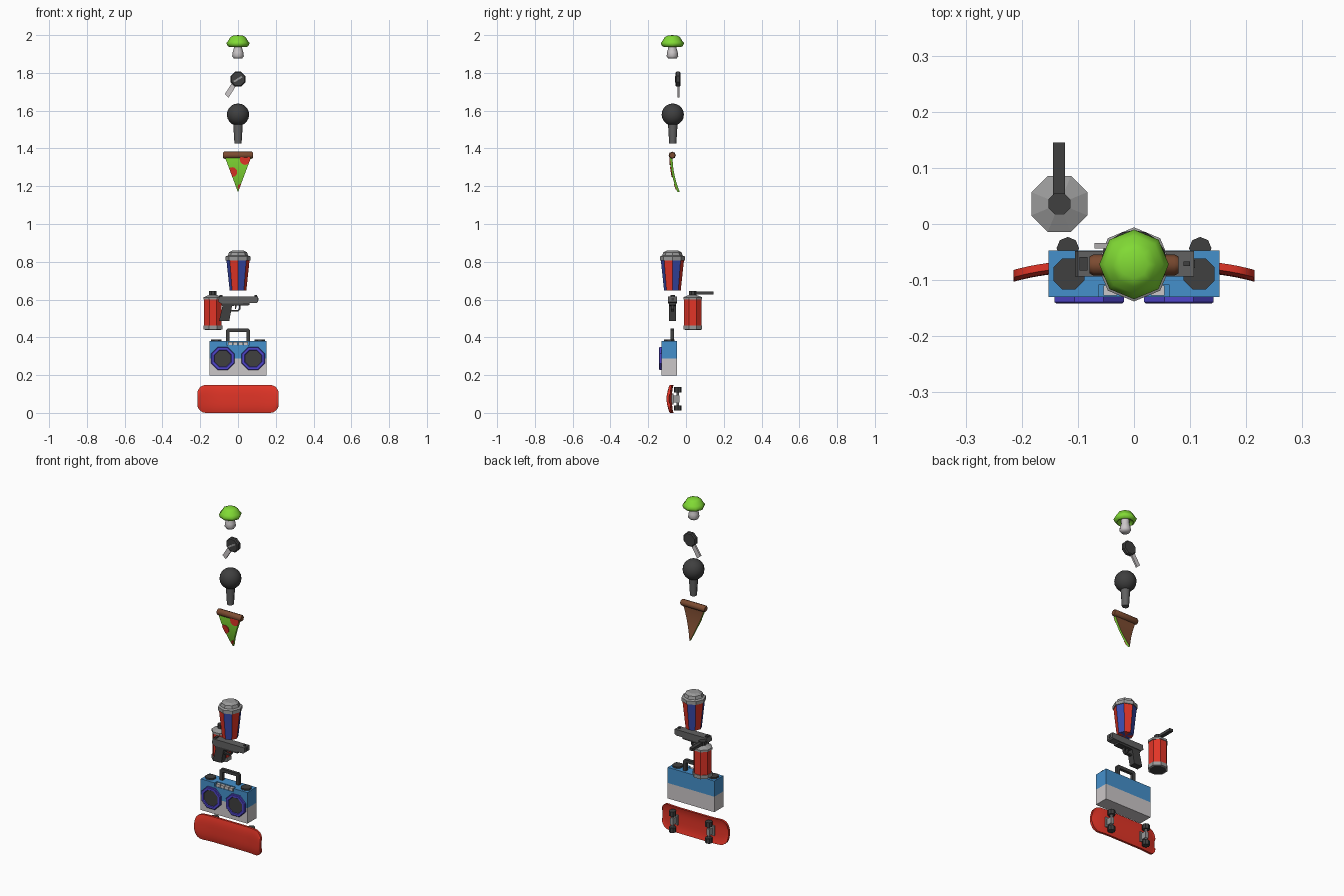
import bpy
import bmesh
from math import pi, sin, cos, sqrt, radians
from mathutils import Matrix, Vector

cube = bpy.data.objects.get("Cube")
if cube:
    bpy.data.objects.remove(cube, do_unlink=True)


def material(name, *rgb):
    m = bpy.data.materials.new(name)
    m.use_nodes = True
    m.diffuse_color = (*rgb, 1)
    m.node_tree.nodes["Principled BSDF"].inputs["Base Color"].default_value = (*rgb, 1)
    return m


RED = material("bright red", 0.76, 0.035, 0.02)
BLUE = material("sky blue", 0.06, 0.28, 0.6)
PURPLE = material("violet blue", 0.08, 0.06, 0.6)
NAVY = material("deep blue", 0.04, 0.07, 0.42)
GREEN = material("lime green", 0.22, 0.7, 0.035)
BROWN = material("crust brown", 0.2, 0.07, 0.03)
LIGHT = material("light grey", 0.6, 0.57, 0.58)
MID = material("mid grey", 0.32, 0.32, 0.32)
STEEL = material("gunmetal", 0.12, 0.12, 0.12)
DARK = material("dark grey", 0.05, 0.05, 0.05)
DEPTH = -0.07  # y of the main stack


def finish(name, bm, mats, smooth=0):
    bmesh.ops.remove_doubles(bm, verts=bm.verts, dist=1e-5)
    bmesh.ops.recalc_face_normals(bm, faces=bm.faces)
    mesh = bpy.data.meshes.new(name)
    bm.to_mesh(mesh)
    bm.free()
    for m in mats:
        mesh.materials.append(m)
    if smooth:
        mesh.shade_smooth()
        mesh.set_sharp_from_angle(angle=radians(smooth))
    ob = bpy.data.objects.new(name, mesh)
    bpy.context.collection.objects.link(ob)
    return ob


def lathe(name, profile, mats, loc=(0, 0, 0), facing="UP", sides=8, phase=0.0, rule=None, smooth=0):
    """Spin (radius, height) points; rule(row, side) picks the material."""
    turn = Matrix.Rotation(pi / 2, 4, "X") if facing == "FRONT" else Matrix()
    place = Matrix.Translation(loc) @ turn
    bm = bmesh.new()
    angles = [phase + 2 * pi * s / sides for s in range(sides)]
    rings = [[bm.verts.new(place @ Vector((r * cos(a), r * sin(a), h))) for a in angles] for r, h in profile]
    for row in range(len(rings) - 1):
        for s in range(sides):
            t = (s + 1) % sides
            f = bm.faces.new((rings[row][s], rings[row][t], rings[row + 1][t], rings[row + 1][s]))
            f.material_index = rule(row, s) if rule else 0
    return finish(name, bm, mats, smooth)


def prism(name, outline, lo, hi, mat, axis="Y", bend=None):
    """Extrude an outline along y (outline in x, z) or z (outline in x, y)."""
    def point(a, b, d):
        return (a, d + (bend(b) if bend else 0), b) if axis == "Y" else (a, b, d)
    bm = bmesh.new()
    ends = [[bm.verts.new(point(a, b, d)) for a, b in outline] for d in (lo, hi)]
    for end in ends:
        bm.faces.new(end)
    for i in range(len(outline)):
        j = (i + 1) % len(outline)
        bm.faces.new((ends[0][i], ends[0][j], ends[1][j], ends[1][i]))
    return finish(name, bm, [mat])


def box(name, x, y, z, mat):
    return prism(name, [(x[0], z[0]), (x[1], z[0]), (x[1], z[1]), (x[0], z[1])], y[0], y[1], mat)


def slab(name, surface, nu, nv, thick, mats, smooth=40):
    """Curved sheet facing the front; the second material covers the back."""
    bm = bmesh.new()
    layers = []
    for off in (0, thick):
        layers.append([[bm.verts.new(surface(i / nu, 2 * j / nv - 1) + Vector((0, off, 0)))
                        for j in range(nv + 1)] for i in range(nu + 1)])
    for k, g in enumerate(layers):
        for i in range(nu):
            for j in range(nv):
                f = bm.faces.new((g[i][j], g[i + 1][j], g[i + 1][j + 1], g[i][j + 1]))
                f.material_index = k if len(mats) > 1 else 0
    loops = [[g[i][0] for i in range(nu + 1)] + [g[nu][j] for j in range(1, nv + 1)]
             + [g[i][nv] for i in range(nu - 1, -1, -1)] + [g[0][j] for j in range(nv - 1, 0, -1)]
             for g in layers]
    for i in range(len(loops[0])):
        j = (i + 1) % len(loops[0])
        bm.faces.new((loops[0][i], loops[0][j], loops[1][j], loops[1][i]))
    return finish(name, bm, mats, smooth)


# Skateboard, standing on its long edge with wheels to the back
def deck(u, v):
    x = 0.215 * sin((u - 0.5) * pi)
    r = 0.045
    over = max(0, abs(x) - 0.215 + r)
    half = 0.074 - r + sqrt(max(0, r * r - over * over))
    kick = max(0, (abs(x) - 0.1) / 0.115) ** 2
    return Vector((x, -0.087 - 0.016 * kick + 0.008 * abs(v) ** 3, 0.074 + half * v))


slab("skateboard_deck", deck, 24, 10, 0.013, [RED])
for side, x in (("left", 0.118), ("right", -0.118)):
    box(f"truck_base_{side}", (x - 0.018, x + 0.018), (-0.076, -0.066), (0.045, 0.103), MID)
    box(f"truck_{side}", (x - 0.01, x + 0.01), (-0.068, -0.035), (0.055, 0.093), MID)
    lathe(f"axle_{side}", [(0, 0), (0.007, 0), (0.007, 0.1), (0, 0.1)], [MID], (x, -0.043, 0.024))
    for end, z in (("lower", 0.012), ("upper", 0.108)):
        lathe(f"wheel_{side}_{end}", [(0, 0), (0.02, 0), (0.02, 0.028), (0, 0.028)], [DARK], (x, -0.043, z))

# Portable stereo: two-tone case with a button recess in the top front edge
box("stereo_lower_case", (-0.152, 0.152), (-0.13, -0.047), (0.197, 0.288), LIGHT)
box("stereo_upper_case", (-0.152, 0.152), (-0.13, -0.047), (0.288, 0.36), BLUE)
prism("stereo_case_top", [(-0.152, -0.047), (-0.152, -0.13), (-0.062, -0.13), (-0.062, -0.108),
                          (0.062, -0.108), (0.062, -0.13), (0.152, -0.13), (0.152, -0.047)],
      0.36, 0.38, BLUE, axis="Z")
for i in range(4):
    x = -0.042 + 0.028 * i
    box(f"stereo_button_{i + 1}", (x - 0.012, x + 0.012), (-0.127, -0.11), (0.36, 0.376), LIGHT)
for side, s in (("left", 1), ("right", -1)):
    lathe(f"speaker_{side}", [(0.067, 0), (0.067, 0.009), (0.063, 0.012), (0.05, 0.012), (0.047, 0.008), (0, 0.008)],
          [PURPLE, DARK], (0.08 * s, -0.13, 0.288), "FRONT", phase=pi / 8, rule=lambda r, k: int(r > 3))
    lathe(f"stereo_knob_{side}", [(0.03, 0), (0.03, 0.009), (0, 0.009)], [DARK],
          (0.116 * s, -0.089, 0.38), phase=pi / 8)
outer = [(0.063, 0.38), (0.063, 0.438), (0.054, 0.447)]
inner = [(0.044, 0.429), (0.044, 0.38)]
half = outer + [(-x, z) for x, z in reversed(outer)]
prism("stereo_handle", half + [(-x, z) for x, z in reversed(inner)] + inner, -0.081, -0.063, DARK)

# Fire extinguisher
bottle = [(0, 0.44), (0.045, 0.44), (0.054, 0.442), (0.054, 0.463), (0.05, 0.463), (0.05, 0.6),
          (0.054, 0.6), (0.054, 0.612), (0.022, 0.624), (0, 0.624)]
lathe("extinguisher_tank", bottle, [MID, RED, DARK], (-0.133, 0.036, 0), phase=pi / 8,
      rule=lambda r, k: 2 if r == 0 else int(r == 4))
lathe("extinguisher_valve", [(0.021, 0.62), (0.021, 0.646), (0, 0.646)], [DARK], (-0.133, 0.036, 0), phase=pi / 8)
box("extinguisher_nozzle", (-0.144, -0.123), (0.036, 0.145), (0.627, 0.643), DARK)

# Pistol pointing to the left side
prism("pistol_slide", [(-0.105, 0.59), (-0.09, 0.578), (0.1, 0.582), (0.107, 0.588), (0.107, 0.617), (-0.1, 0.617)],
      -0.094, -0.048, STEEL)
box("pistol_muzzle", (0.1, 0.109), (-0.078, -0.064), (0.595, 0.609), DARK)
box("pistol_front_sight", (0.088, 0.1), (-0.075, -0.067), (0.615, 0.624), DARK)
box("pistol_rear_sight", (-0.097, -0.083), (-0.083, -0.059), (0.615, 0.624), DARK)
prism("pistol_frame", [(-0.085, 0.565), (0.06, 0.57), (0.06, 0.584), (-0.09, 0.584)], -0.09, -0.052, DARK)
prism("pistol_grip", [(-0.1, 0.487), (-0.046, 0.487), (-0.03, 0.575), (-0.08, 0.575)], -0.09, -0.052, DARK)
prism("trigger_guard", [(-0.042, 0.536), (0.002, 0.536), (0.013, 0.55), (0.013, 0.572), (0.005, 0.572),
                        (0.005, 0.553), (-0.001, 0.544), (-0.042, 0.544)], -0.079, -0.063, DARK)
prism("trigger", [(-0.016, 0.572), (-0.008, 0.572), (-0.01, 0.55), (-0.015, 0.55)], -0.075, -0.067, STEEL)

# Striped drinks cup with a domed lid
lathe("drink_cup", [(0, 0.647), (0.044, 0.647), (0.062, 0.815), (0, 0.815)], [RED, NAVY], (0, DEPTH - 0.002, 0),
      rule=lambda r, s: (s + 1) % 2)
lathe("cup_lid", [(0, 0.808), (0.066, 0.808), (0.066, 0.828), (0.054, 0.833), (0.048, 0.85), (0.03, 0.859), (0, 0.859)],
      [MID], (0, DEPTH - 0.002, 0))


# Pizza slice hanging point down
def slice_y(z):
    return -0.084 + 0.038 * ((1.355 - z) / 0.185) ** 2


def slice_half(z):
    return 0.07 * (z - 1.168) / 0.187


def cheese(u, v):
    z = 1.355 - 0.185 * u
    return Vector((slice_half(z) * v, slice_y(z), z))


slab("pizza_slice", cheese, 12, 2, 0.013, [GREEN, BROWN])
crust = lathe("pizza_crust", [(0, -0.079), (0.015, -0.079), (0.019, -0.072), (0.019, 0.072), (0.015, 0.079), (0, 0.079)],
              [BROWN], smooth=50)
crust.matrix_world = Matrix.Translation((0, -0.073, 1.364)) @ Matrix.Rotation(pi / 2, 4, "Y")
for name, cx, cz, r in (("upper", 0.038, 1.342, 0.029), ("middle", -0.03, 1.275, 0.026), ("lower", 0.012, 1.197, 0.014)):
    rim = []
    for k in range(12):
        z = cz + r * sin(k * pi / 6)
        edge = slice_half(z)
        rim.append((max(-edge, min(edge, cx + r * cos(k * pi / 6))), z))
    prism(f"pepperoni_{name}", rim, -0.004, 0.001, RED, bend=slice_y)

# Microphone
ball = [(0.059 * sin(pi * i / 10), 1.579 - 0.059 * cos(pi * i / 10)) for i in range(11)]
lathe("microphone_head", ball, [DARK], (0, DEPTH, 0), sides=16, smooth=40)
lathe("microphone_handle", [(0, 1.427), (0.019, 1.427), (0.026, 1.54), (0, 1.54)], [STEEL], (0, DEPTH, 0), smooth=50)

# Key with a round grip and a slanted blade
lathe("key_grip", [(0, 0), (0.037, 0), (0.043, 0.006), (0.043, 0.021), (0.037, 0.027), (0, 0.027)], [DARK],
      (0, -0.029, 1.767), "FRONT", phase=pi / 8)
prism("key_grip_plate", [(-0.025, 1.757), (-0.018, 1.75), (0.025, 1.777), (0.018, 1.784)], -0.059, -0.055, MID)
prism("key_blade", [(-0.07, 1.687), (-0.05, 1.669), (-0.008, 1.735), (-0.03, 1.75)], -0.044, -0.034, LIGHT)

# Mushroom
lathe("mushroom_stem", [(0, 1.875), (0.022, 1.876), (0.031, 1.888), (0.028, 1.91), (0.022, 1.93), (0.022, 1.96), (0, 1.96)],
      [LIGHT], (0, DEPTH - 0.002, 0), smooth=60)
lathe("mushroom_cap", [(0, 1.955), (0.035, 1.948), (0.045, 1.937), (0.055, 1.942), (0.062, 1.958), (0.052, 1.97),
                       (0.04, 1.99), (0.025, 1.997), (0, 2.0)],
      [GREEN], (0, DEPTH - 0.002, 0), smooth=60)
